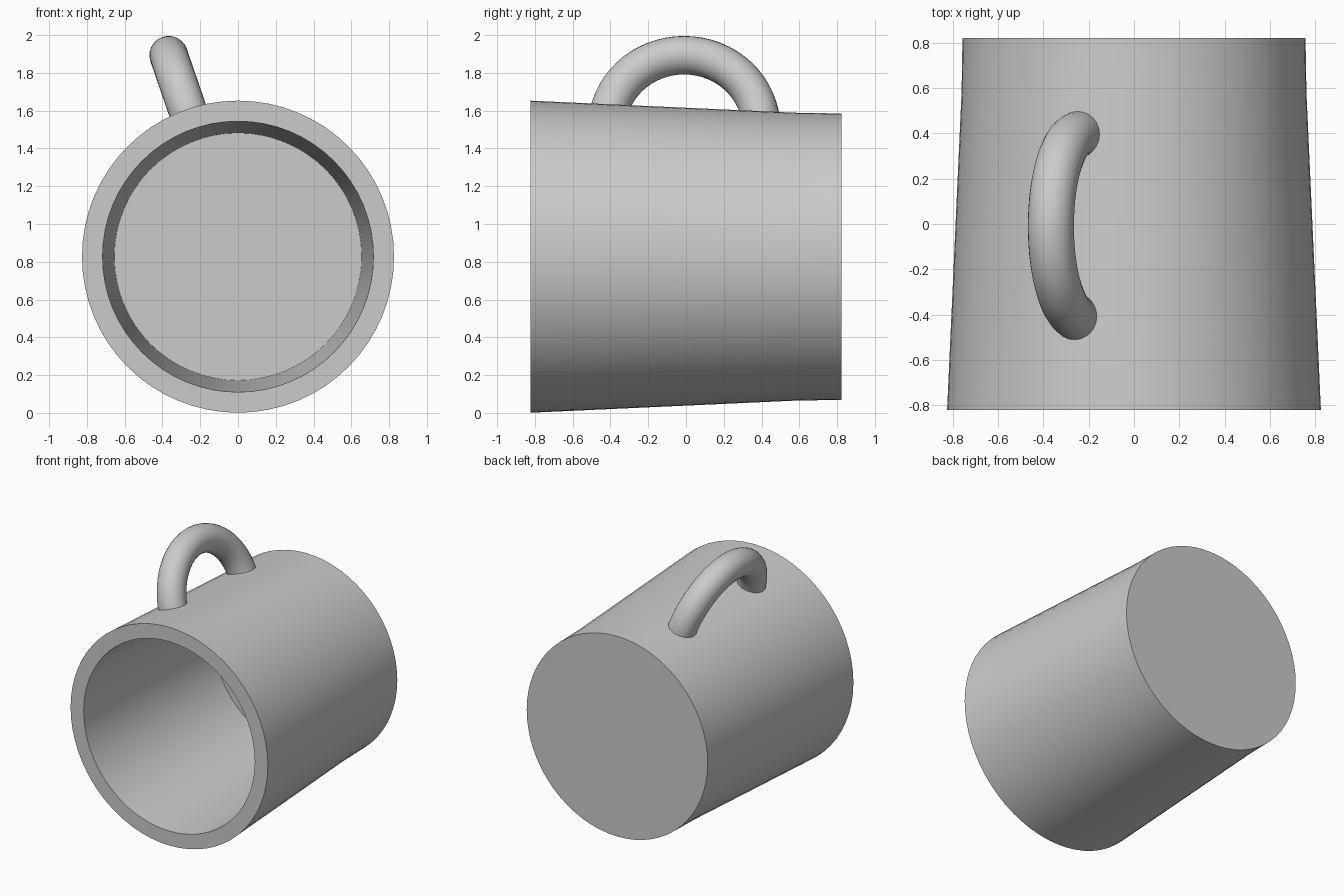
import bpy, bmesh
from math import sin, cos, pi, radians
from mathutils import Vector

if "Cube" in bpy.data.objects:
    bpy.data.objects.remove(bpy.data.objects["Cube"])

AXIS_Z = 0.827


def make_object(name, bm, angle):
    bmesh.ops.recalc_face_normals(bm, faces=bm.faces)
    mesh = bpy.data.meshes.new(name)
    bm.to_mesh(mesh)
    bm.free()
    obj = bpy.data.objects.new(name, mesh)
    bpy.context.collection.objects.link(obj)
    bpy.ops.object.select_all(action='DESELECT')
    obj.select_set(True)
    bpy.context.view_layer.objects.active = obj
    bpy.ops.object.shade_smooth_by_angle(angle=radians(angle))
    return obj


def bridge(bm, a, b):
    n = len(a)
    for i in range(n):
        bm.faces.new((a[i], a[(i + 1) % n], b[(i + 1) % n], b[i]))


def skin(rings, name):
    """Join rings of points into a tube with flat end caps."""
    bm = bmesh.new()
    loops = [[bm.verts.new(p) for p in ring] for ring in rings]
    for a, b in zip(loops, loops[1:]):
        bridge(bm, a, b)
    bm.faces.new(loops[0])
    bm.faces.new(loops[-1])
    return make_object(name, bm, 30)


# Mug body lying on its side: (y, radius) from outer base, over the rim, to inner floor
profile = [(0.823, 0.758), (0.58, 0.762), (-0.823, 0.826),
           (-0.823, 0.717), (0.65, 0.655)]
SIDES = 64
skin([[(r * cos(2 * pi * i / SIDES), y, AXIS_Z + r * sin(2 * pi * i / SIDES))
       for i in range(SIDES)] for y, r in profile], "mug_body")

# Handle: half ring standing radially on the body, leaning to the left
tilt = radians(19)
out = Vector((-sin(tilt), 0, cos(tilt)))
along = Vector((0, 1, 0))
side = out.cross(along)
centre = Vector((0, -0.01, AXIS_Z)) + out * 0.72
MAJOR, TUBE = 0.408, 0.102
rings = []
for i in range(33):
    t = pi * i / 32
    radial = along * cos(t) + out * sin(t)
    rings.append([centre + radial * (MAJOR + TUBE * cos(2 * pi * j / 24))
                  + side * TUBE * sin(2 * pi * j / 24) for j in range(24)])
skin(rings, "handle")
